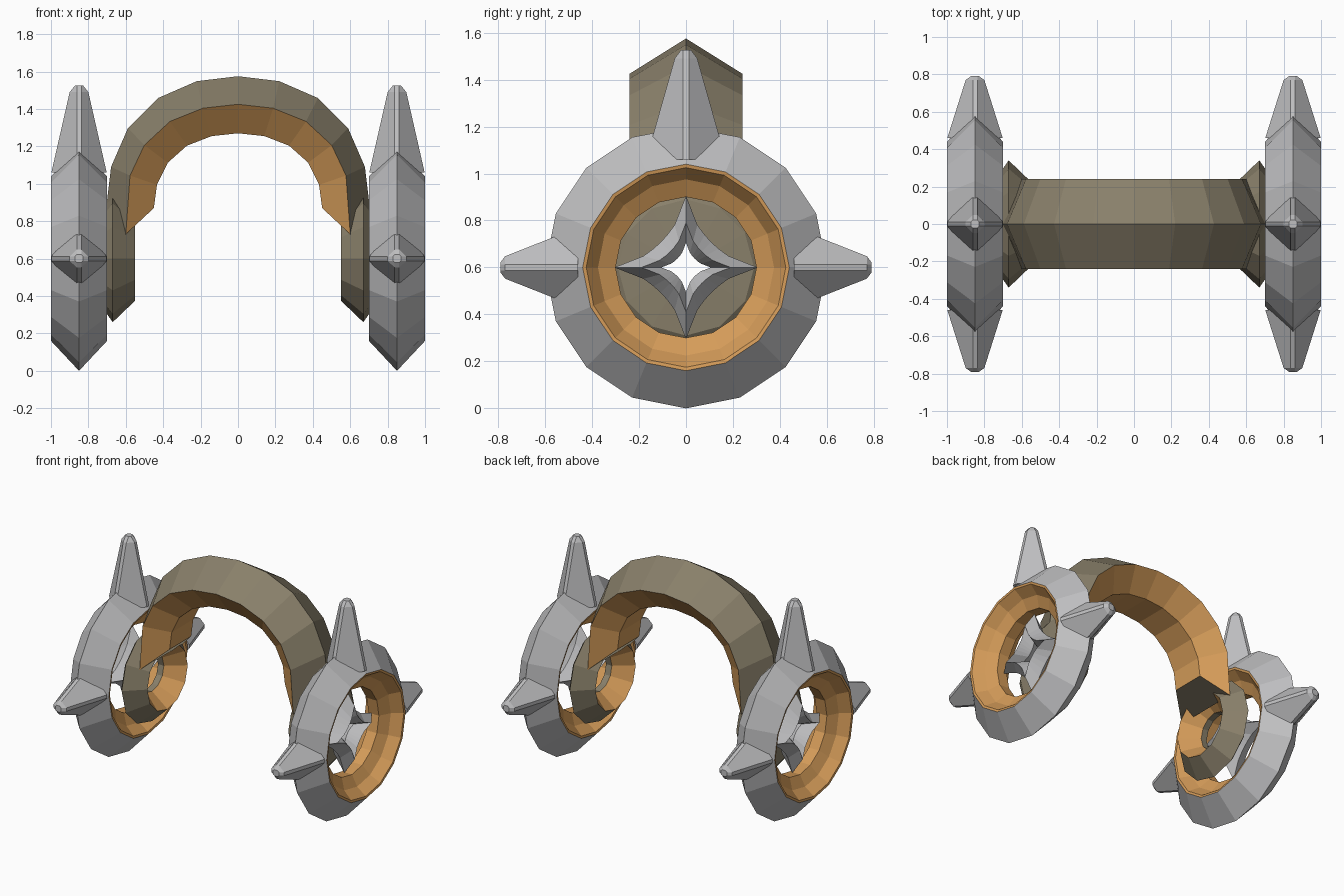
import bpy, bmesh
from math import sin, cos, pi

cube = bpy.data.objects.get("Cube")
if cube:
    bpy.data.objects.remove(cube, do_unlink=True)


def material(name, rgb):
    m = bpy.data.materials.new(name)
    m.use_nodes = True
    m.diffuse_color = (*rgb, 1)
    m.node_tree.nodes["Principled BSDF"].inputs["Base Color"].default_value = (*rgb, 1)
    return m


GREY = material("light grey", (0.52, 0.52, 0.53))
BROWN = material("olive brown", (0.25, 0.215, 0.145))
ORANGE = material("warm orange", (0.66, 0.33, 0.10))
HUB_Z = 0.6


def loft(name, loops, mats, strip_mat=lambda j: 0, ring=False):
    """Skin closed loops of points; ring joins last to first, otherwise ends are capped."""
    bm = bmesh.new()
    rows = [[bm.verts.new(p) for p in loop] for loop in loops]
    n = len(rows[0])
    pairs = list(zip(rows, rows[1:]))
    if ring:
        pairs.append((rows[-1], rows[0]))
    for a, b in pairs:
        for j in range(n):
            k = (j + 1) % n
            bm.faces.new((a[j], a[k], b[k], b[j])).material_index = strip_mat(j)
    if not ring:
        bm.faces.new(rows[0])
        bm.faces.new(rows[-1])
    bmesh.ops.recalc_face_normals(bm, faces=bm.faces)
    mesh = bpy.data.meshes.new(name)
    bm.to_mesh(mesh)
    bm.free()
    for m in mats:
        mesh.materials.append(m)
    obj = bpy.data.objects.new(name, mesh)
    bpy.context.collection.objects.link(obj)
    return obj


def revolve(name, profile, sides, mats, strip_mat, scale=lambda a: 1):
    """Turn a closed (x, radius) profile around the hub axis."""
    loops = []
    for i in range(sides):
        a = 2 * pi * i / sides
        k = scale(a)
        loops.append([(x, r * k * sin(a), HUB_Z + r * k * cos(a)) for x, r in profile])
    return loft(name, loops, mats, strip_mat, ring=True)


def astroid(a):
    return (abs(cos(a)) ** (2 / 3) + abs(sin(a)) ** (2 / 3)) ** -1.5


def spike(name, x, angle):
    """Blunt diamond spike pointing out from the hub."""
    loops = []
    for r, hx, hw in ((0.46, 0.148, 0.17), (0.77 if angle else 0.89, 0.05, 0.048),
                      (0.79 if angle else 0.925, 0.022, 0.022)):
        loop = []
        for dx, w in ((hx, 0.012), (0.012, hw), (-0.012, hw), (-hx, 0.012),
                      (-hx, -0.012), (-0.012, -hw), (0.012, -hw), (hx, -0.012)):
            loop.append((x + dx, r * sin(angle) + w * cos(angle),
                         HUB_Z + r * cos(angle) - w * sin(angle)))
        loops.append(loop)
    loft(name, loops, [GREY])


# Cup ring: grey outer ridge, orange stepped bowl on both faces
half = [(0.15, 0.44), (0.147, 0.425), (0.08, 0.375), (0.04, 0.30)]
cup_profile = [(0, 0.60)] + half + [(-x, r) for x, r in reversed(half)]

for s, side in ((1, "left"), (-1, "right")):
    cx = 0.85 * s
    revolve(side + "_cup_ring", [(cx + s * x, r) for x, r in cup_profile], 16,
            [GREY, ORANGE], lambda j: int(0 < j < len(cup_profile) - 1))

    # Spikes on top, front and back
    for label, ang in (("top", 0), ("back", pi / 2), ("front", -pi / 2)):
        spike(f"{side}_{label}_spike", cx, ang)

    # Four-pointed star frame inside the ring
    star = [(0, 0.305), (0.08, 0.19), (0, 0.105), (-0.08, 0.19)]
    revolve(side + "_star_frame", [(0.83 * s + x, r) for x, r in star], 24,
            [GREY], lambda j: 0, astroid)

    # Ear pad: brown cone with an orange funnel on the inner side
    pad = [(0.705, 0.29), (0.67, 0.34), (0.55, 0.225), (0.67, 0.13), (0.715, 0.13)]
    revolve(side + "_ear_pad", [(s * x, r) for x, r in pad], 12,
            [BROWN, ORANGE], lambda j: int(j == 2))

# Headband: ridged brown outside, orange chamfered inside
stations = []
STEPS = 10
for i in range(STEPS + 1):
    a = pi * i / STEPS
    c, h = cos(a), sin(a)
    drop = 0.14 if i in (0, STEPS) else 0
    bulge = 1 + 0.035 * sin(2 * a) ** 2
    ridge = (0.705 * c * bulge, 0, 0.87 + 0.705 * h * bulge)

    def edge(y, rx, rz, d=0):
        return (rx * c * bulge, y, 0.87 + rz * h * bulge - d)
    stations.append([ridge, edge(0.24, 0.60, 0.555, drop), edge(0.12, 0.45, 0.40),
                     edge(-0.12, 0.45, 0.40), edge(-0.24, 0.60, 0.555, drop)])
loft("headband", stations, [BROWN, ORANGE], lambda j: int(j in (1, 2, 3)))
